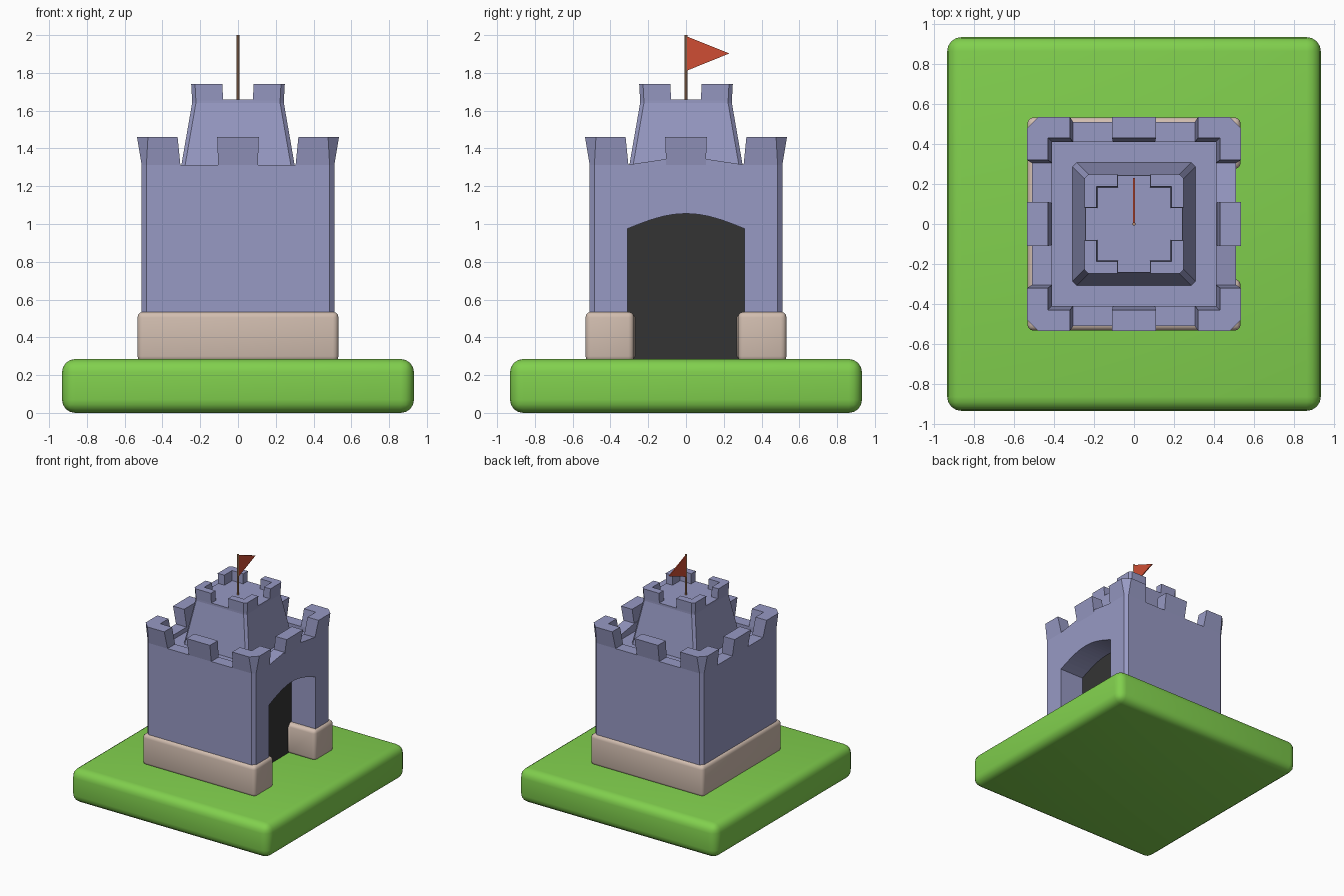
import bpy, bmesh, math
from mathutils import Matrix

if "Cube" in bpy.data.objects:
    bpy.data.objects.remove(bpy.data.objects["Cube"])


def material(name, r, g, b):
    m = bpy.data.materials.new(name)
    m.use_nodes = True
    m.diffuse_color = (r, g, b, 1)
    node = next(n for n in m.node_tree.nodes if n.type == 'BSDF_PRINCIPLED')
    node.inputs["Base Color"].default_value = (r, g, b, 1)
    node.inputs["Roughness"].default_value = 0.8
    return m


grass = material("grass green", 0.22, 0.63, 0.075)
wall_blue = material("wall blue", 0.31, 0.32, 0.55)
stone = material("pale stone", 0.64, 0.51, 0.43)
dark = material("doorway dark", 0.034, 0.034, 0.034)
wood = material("pole wood", 0.5, 0.26, 0.14)
red = material("flag red", 0.62, 0.076, 0.034)


def loft(name, rings, mat):
    """Closed solid through a list of equal-length rings of 3D points."""
    bm = bmesh.new()
    loops = [[bm.verts.new(p) for p in ring] for ring in rings]
    n = len(loops[0])
    for a, b in zip(loops, loops[1:]):
        for i in range(n):
            j = (i + 1) % n
            bm.faces.new((a[i], a[j], b[j], b[i]))
    bm.faces.new(loops[0][::-1])
    bm.faces.new(loops[-1])
    bmesh.ops.recalc_face_normals(bm, faces=bm.faces)
    me = bpy.data.meshes.new(name)
    bm.to_mesh(me)
    bm.free()
    me.materials.append(mat)
    ob = bpy.data.objects.new(name, me)
    bpy.context.collection.objects.link(ob)
    return ob


def at_z(pts, z, s=1.0):
    return [(x * s, y * s, z) for x, y in pts]


def at_x(pts, x):
    return [(x, y, z) for y, z in pts]


def square(h, c):
    """Square outline of half size h with corners cut by c."""
    k = h - c
    return [(h, -k), (h, k), (k, h), (-k, h), (-h, k), (-h, -k), (-k, -h), (k, -h)]


def corner(end, inner, outer, c, sx, sy):
    """L-shaped outline around one corner."""
    pts = [(end, outer), (outer - c, outer), (outer, outer - c), (outer, end),
           (inner, end), (inner, inner), (end, inner)]
    return [(x * sx, y * sy) for x, y in pts]


def activate(ob):
    bpy.ops.object.select_all(action='DESELECT')
    ob.select_set(True)
    bpy.context.view_layer.objects.active = ob


def round_edges(ob, width, segments):
    mod = ob.modifiers.new("Rounding", 'BEVEL')
    mod.width, mod.segments = width, segments
    activate(ob)
    bpy.ops.object.modifier_apply(modifier=mod.name)
    bpy.ops.object.shade_smooth_by_angle(angle=math.radians(35))


def cut(ob, cutter):
    mod = ob.modifiers.new("Cut", 'BOOLEAN')
    mod.operation, mod.solver, mod.object = 'DIFFERENCE', 'EXACT', cutter
    activate(ob)
    bpy.ops.object.modifier_apply(modifier=mod.name)
    bpy.data.objects.remove(cutter)


# Grass slab
H = 0.932
box = [(H, -H), (H, H), (-H, H), (-H, -H)]
slab = loft("grass_base", [at_z(box, 0), at_z(box, 0.285)], grass)
round_edges(slab, 0.07, 4)

# Stone footing, open at the doorway
F, G, D = 0.532, 0.275, 0.27
footing_outline = [(F, G), (F, F), (-F, F), (-F, -F), (F, -F), (F, -G), (D, -G), (D, G)]
footing = loft("stone_footing", [at_z(footing_outline, 0.27), at_z(footing_outline, 0.535)], stone)
round_edges(footing, 0.03, 3)

# Main wall with recessed roof and arched doorway
GROUND, WALL, ROOF, TOP = 0.28, 1.312, 1.275, 1.46
W, IN, CH = 0.51, 0.41, 0.025
wall = loft("main_wall", [at_z(square(W, CH), GROUND), at_z(square(W, CH), WALL)], wall_blue)
cut(wall, loft("roof_cutter", [at_z(square(IN, 0.001), ROOF), at_z(square(IN, 0.001), TOP)], wall_blue))


def arch(bottom):
    steps = 16
    ys = [0.31 * (2 * i / steps - 1) for i in range(steps + 1)]
    top = [(y, 0.975 + 0.08 * math.cos(y / 0.31 * math.pi / 2)) for y in ys]
    return [(ys[-1], bottom), (ys[0], bottom)] + top


cut(wall, loft("door_cutter", [at_x(arch(0.2), 0.28), at_x(arch(0.2), 0.7)], wall_blue))
loft("doorway_back", [at_x(arch(0.28), 0.277), at_x(arch(0.28), 0.284)], dark)

# Raised parapet above the doorway
ridge = [(-0.305, WALL - 0.005), (0.305, WALL - 0.005), (0.305, WALL + 0.002),
         (0.1, 1.345), (-0.1, 1.345), (-0.305, WALL + 0.002)]
loft("door_parapet", [at_x(ridge, IN), at_x(ridge, W)], wall_blue)

# Flared wall battlements
names = {(1, 1): "back_left", (1, -1): "front_left", (-1, 1): "back_right", (-1, -1): "front_right"}
for (sx, sy), place in names.items():
    loft(place + "_wall_merlon",
         [at_z(corner(0.305, IN, W, CH, sx, sy), WALL),
          at_z(corner(0.305, IN, W, 0.055, sx, sy), TOP, 1.048)], wall_blue)
    # Tower corner merlons
    tower_l = corner(0.08, 0.183, 0.243, 0.02, sx, sy)
    loft(place + "_tower_merlon", [at_z(tower_l, 1.655), at_z(tower_l, 1.742, 1.02)], wall_blue)

middle = [(IN, -0.105), (W, -0.105), (W, 0.105), (IN, 0.105)]
for i, side in enumerate(("left", "back", "right", "front")):
    ob = loft(side + "_middle_merlon", [at_z(middle, WALL), at_z(middle, TOP, 1.048)], wall_blue)
    ob.data.transform(Matrix.Rotation(i * math.pi / 2, 4, 'Z'))

# Tapered upper tower
loft("upper_tower", [at_z(square(0.308, 0.02), ROOF - 0.01),
                     at_z(square(0.243, 0.02), 1.64),
                     at_z(square(0.243, 0.02), 1.658)], wall_blue)

# Flagpole and pennant
circle = [(0.008 * math.cos(a * math.pi / 4), 0.008 * math.sin(a * math.pi / 4)) for a in range(8)]
loft("flagpole", [at_z(circle, 1.65), at_z(circle, 2.0)], wood)
pennant = [(0.0, 1.81), (0.23, 1.903), (0.0, 1.995)]
loft("flag", [at_x(pennant, -0.004), at_x(pennant, 0.004)], red)
